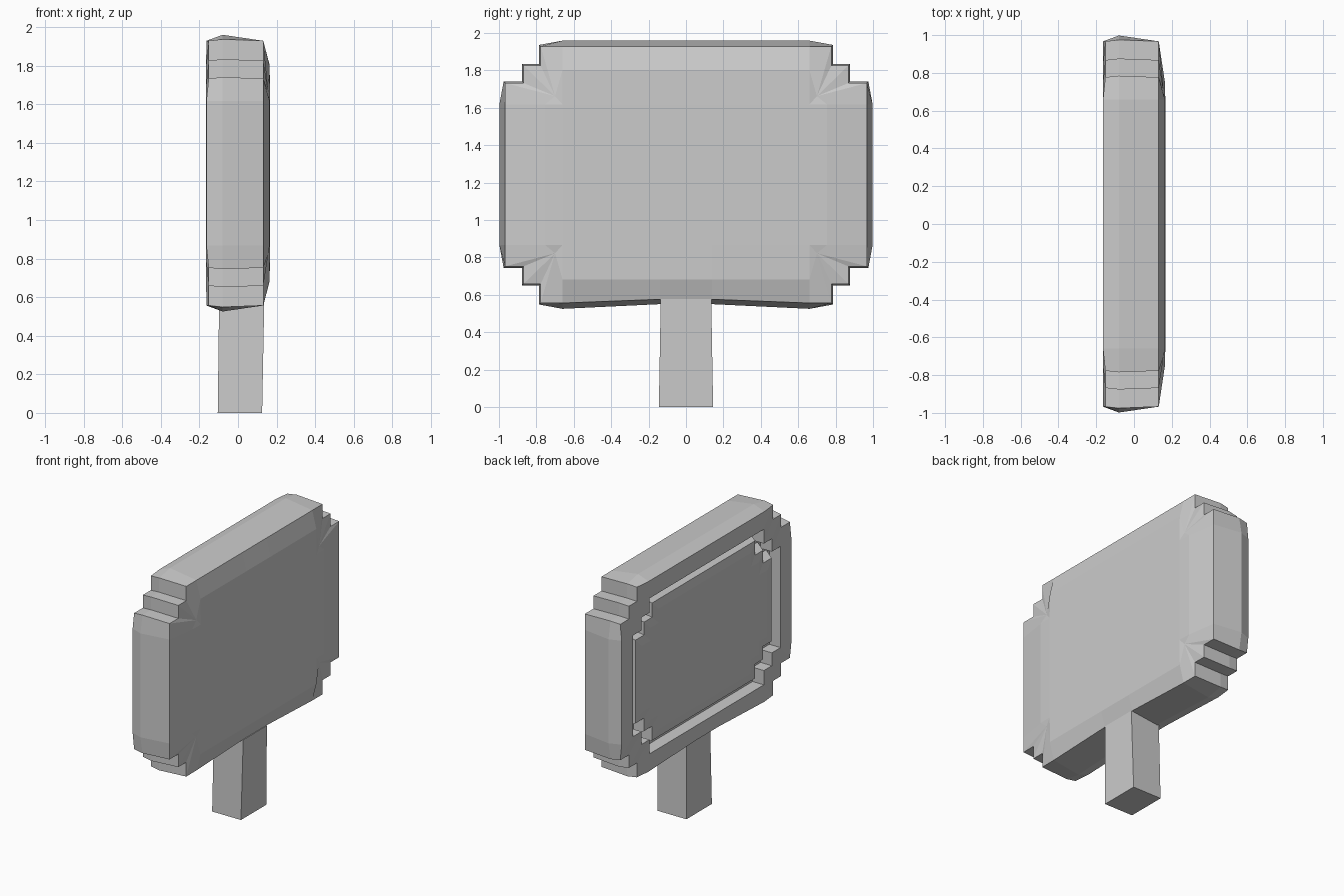
import bpy, bmesh

if "Cube" in bpy.data.objects:
    bpy.data.objects.remove(bpy.data.objects["Cube"])

CZ = 1.2425  # board centre height

# One quadrant of the stepped outline (y, z from centre), side to top
STEPS = [(0.967, 0.375), (0.967, 0.49), (0.868, 0.49), (0.868, 0.583),
         (0.777, 0.583), (0.777, 0.686), (0.66, 0.686), (0.14, 0.686)]


def full_loop(quad):
    """Mirror a quadrant of (x, y, z) points into a closed loop."""
    q = list(quad)
    r = q[::-1]
    return (q + [(x, -y, z) for x, y, z in r]
            + [(x, -y, -z) for x, y, z in q] + [(x, y, -z) for x, y, z in r])


def stepped(x, inset=0.0, bulge=0.0, arch=0.0, corner_dx=0.0, corner=0.0):
    """Stepped outline; bulge moves side and top, corner moves the steps."""
    quad = []
    for i, (y, z) in enumerate(STEPS):
        y, z = max(y - inset, 0.02), z - inset
        if i == 0:
            quad.append((x, y + bulge, z))
        elif i >= 6:
            quad.append((x, y, z + bulge))
        else:
            quad.append((x + corner_dx, y + corner, z + corner))
    # underside rises slightly toward the post
    return [(a, b, c + arch if c < 0 and abs(b) < 0.2 else c)
            for a, b, c in full_loop(quad)]


def front_ring(side, corner, top, mid):
    return full_loop([side] + [corner] * 5 + [top, mid])


def finish(bm, name):
    bmesh.ops.remove_doubles(bm, verts=bm.verts, dist=0.0005)
    bmesh.ops.recalc_face_normals(bm, faces=bm.faces)
    me = bpy.data.meshes.new(name)
    bm.to_mesh(me)
    bm.free()
    ob = bpy.data.objects.new(name, me)
    bpy.context.collection.objects.link(ob)
    return ob


def loft(name, loops, z0=0.0):
    bm = bmesh.new()
    rings = [[bm.verts.new((x, y, z + z0)) for x, y, z in lp] for lp in loops]
    n = len(rings[0])
    for a, b in zip(rings, rings[1:]):
        for i in range(n):
            j = (i + 1) % n
            bm.faces.new((a[i], a[j], b[j], b[i]))
    # caps; repeated corner points are skipped
    for ring in (rings[0], rings[-1]):
        seen, cap = set(), []
        for v in ring:
            key = tuple(round(c, 4) for c in v.co)
            if key not in seen:
                seen.add(key)
                cap.append(v)
        bm.faces.new(cap)
    return finish(bm, name)


# Sign board: raised panel in the recess, recess wall, rim, bulged edge, domed front
P = (0.166, 0.66, 0.375)
loft("sign_board", [
    stepped(-0.15, 0.25),
    stepped(-0.14, 0.19),
    stepped(-0.075, 0.16),
    stepped(-0.075, 0.125),
    stepped(-0.165, 0.125),
    stepped(-0.164, arch=0.02, corner_dx=0.012),
    stepped(-0.08, bulge=0.031, arch=0.025, corner=0.008),
    stepped(0.131, arch=0.02),
    front_ring((0.163, 0.755, 0.375), (0.157, 0.7, 0.42),
               (0.163, 0.66, 0.56), (0.164, 0.14, 0.56)),
    front_ring(P, P, P, (0.166, 0.14, 0.375)),
], CZ)


# Post, slightly tapered
def rect(x0, x1, hy, z):
    return [(x0, -hy, z), (x1, -hy, z), (x1, hy, z), (x0, hy, z)]


loft("post", [rect(-0.105, 0.125, 0.145, 0.0), rect(-0.098, 0.136, 0.135, 0.577)])
